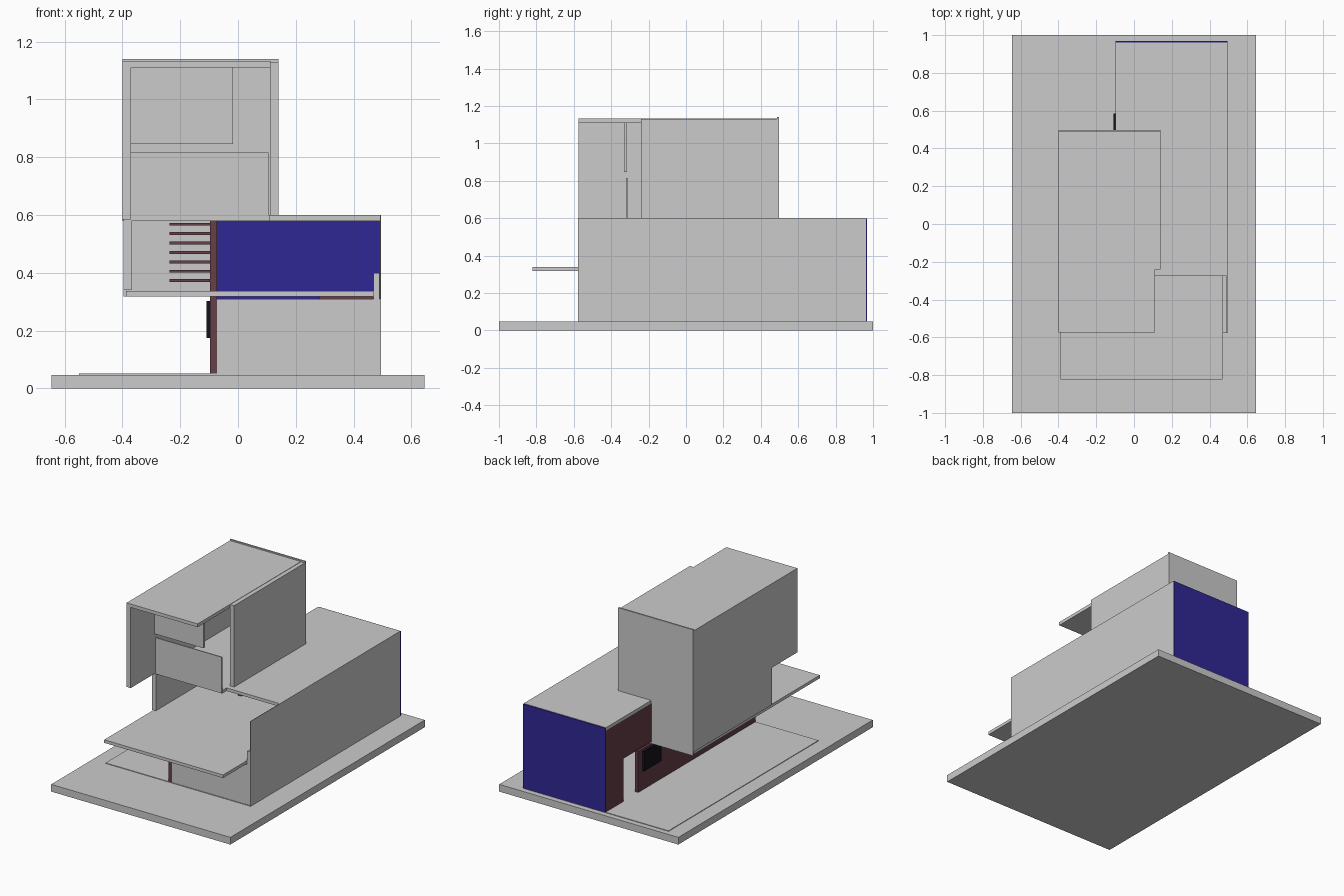
import bpy


def material(name, rgb):
    m = bpy.data.materials.new(name)
    m.diffuse_color = (*rgb, 1)
    return m


RED = material("dark_red", (0.13, 0.05, 0.065))
BLUE = material("blue", (0.03, 0.02, 0.30))
BLACK = material("black", (0.006, 0.006, 0.012))


def box(name, x, y, z, mat=None):
    """Axis-aligned box from (min, max) ranges."""
    bpy.ops.mesh.primitive_cube_add(
        size=1, location=[(r[0] + r[1]) / 2 for r in (x, y, z)])
    ob = bpy.context.object
    ob.name = name
    ob.scale = [r[1] - r[0] for r in (x, y, z)]
    bpy.ops.object.transform_apply(location=False, rotation=False, scale=True)
    if mat:
        ob.data.materials.append(mat)
    return ob


# Site and thin paved floor
box("base", (-0.645, 0.645), (-1, 1), (0, 0.047))
box("paving", (-0.55, 0.495), (-0.577, 0.965), (0.047, 0.051))

# Long lower volume: side wall, front wall, glazed back, roof
box("right_wall", (0.491, 0.495), (-0.577, 0.962), (0.05, 0.6))
box("front_wall", (-0.072, 0.491), (-0.575, -0.565), (0.05, 0.31))
box("back_glass", (-0.097, 0.495), (0.962, 0.968), (0.05, 0.598), BLUE)
box("main_roof", (0.11, 0.491), (-0.275, 0.962), (0.58, 0.6))
box("rear_roof", (-0.097, 0.11), (0.495, 0.962), (0.58, 0.6))

# Balcony slab and its low side parapet
box("balcony_slab", (-0.388, 0.468), (-0.822, 0.495), (0.318, 0.338))
box("balcony_parapet", (0.468, 0.49), (-0.575, 0.96), (0.31, 0.4))

# Red spine wall with a door opening
RX = (-0.097, -0.072)
box("spine_wall_lower", RX, (-0.575, 0.63), (0.05, 0.318), RED)
box("spine_wall_rear", RX, (0.78, 0.962), (0.05, 0.58), RED)
box("spine_wall_lintel", RX, (0.495, 0.78), (0.33, 0.58), RED)
box("spine_wall_upper", RX, (0.14, 0.495), (0.338, 0.58), RED)
box("inner_partition", (0.28, 0.49), (0.3, 0.32), (0.05, 0.318), RED)
box("door_panel", (-0.109, -0.097), (0.41, 0.585), (0.175, 0.303), BLACK)

# Open stair treads up to the upper floor
for i in range(7):
    y0 = 0.10 + 0.05 * i
    z0 = 0.368 + 0.0325 * i
    box(f"stair_tread_{i + 1}", (-0.237, -0.097), (y0, y0 + 0.055),
        (z0, z0 + 0.01), RED)

# Middle storey walls below the tower
box("middle_left_wall", (-0.396, -0.368), (-0.32, 0.495), (0.34, 0.6))
box("middle_back_wall", (-0.396, -0.097), (0.485, 0.495), (0.318, 0.6))

# Upper tower shell
box("upper_floor", (-0.37, 0.11), (-0.315, 0.49), (0.58, 0.6))
box("upper_left_wall", (-0.4, -0.37), (-0.575, 0.487), (0.585, 1.13))
box("upper_right_wall", (0.112, 0.14), (-0.24, 0.487), (0.598, 1.13))
box("upper_back_wall", (-0.4, 0.14), (0.487, 0.497), (0.58, 1.14))
box("upper_roof", (-0.4, 0.112), (-0.575, 0.49), (1.11, 1.132))

# Front panels with a slot between them
box("hanging_panel", (-0.37, -0.017), (-0.332, -0.316), (0.846, 1.11))
box("terrace_parapet", (-0.37, 0.106), (-0.32, -0.313), (0.58, 0.816))
